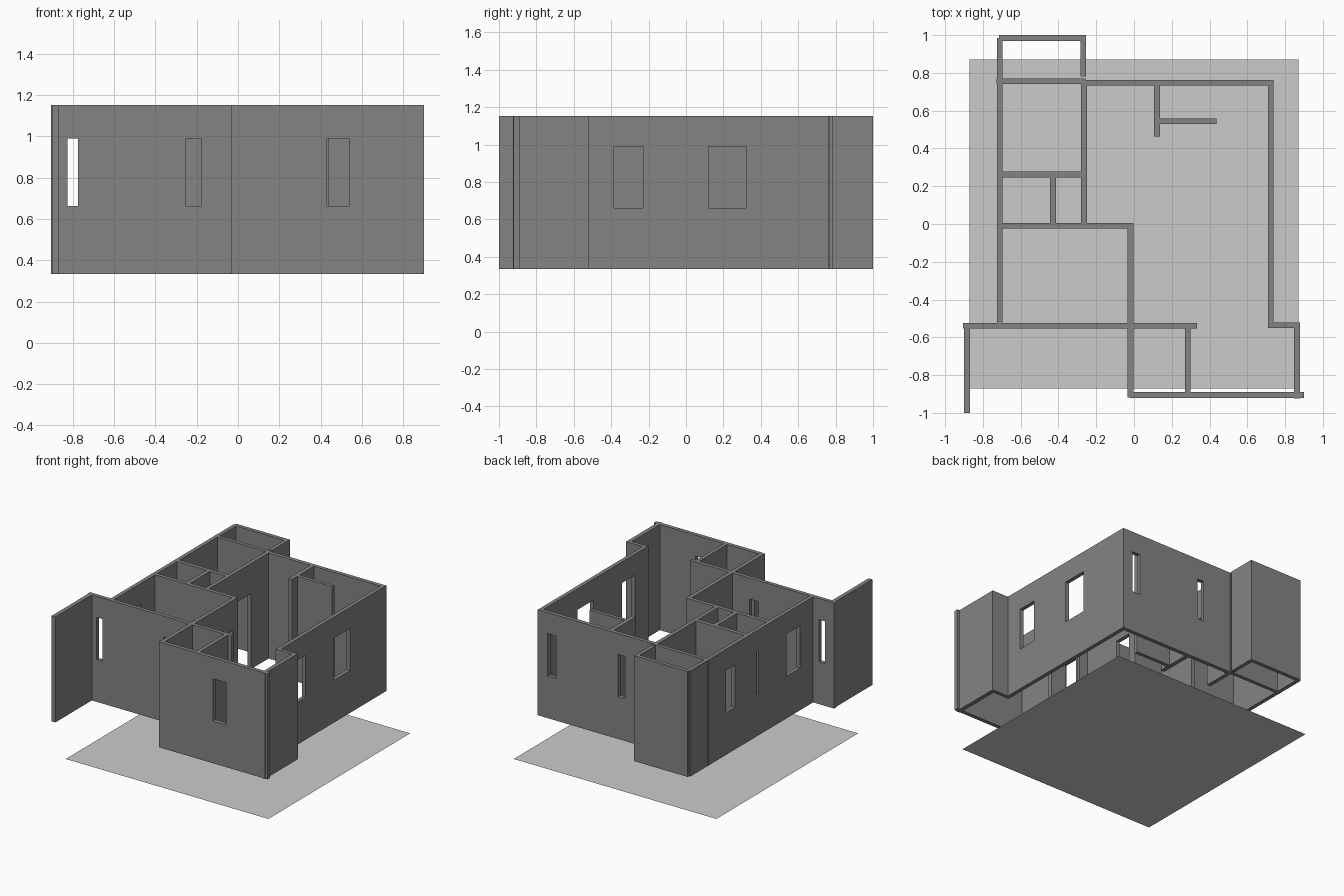
import bpy, bmesh, math
from mathutils import Vector

if "Cube" in bpy.data.objects:
    bpy.data.objects.remove(bpy.data.objects["Cube"])

Z0, Z1 = 0.334, 1.153        # wall bottom and top
W0, W1 = 0.662, 0.99         # window sill and head
DOOR = 0.92                  # interior door head

wall_mat = bpy.data.materials.new("dark_grey")
wall_mat.diffuse_color = (0.23, 0.23, 0.23, 1)
wall_mat.use_nodes = True
wall_mat.node_tree.nodes["Principled BSDF"].inputs["Base Color"].default_value = wall_mat.diffuse_color


def window(a, b):
    return (a, b, W0, W1)


def door(a, b, head=DOOR):
    return (a, b, Z0, head)


def wall(name, x0, x1, y0, y1, openings=()):
    """Straight wall: a sheet with openings left out, extruded to thickness."""
    along_x = (x1 - x0) > (y1 - y0)
    a0, a1, t0, t1 = (x0, x1, y0, y1) if along_x else (y0, y1, x0, x1)

    us = sorted({a0, a1, *[v for o in openings for v in o[:2]]})
    zs = sorted({Z0, Z1, *[v for o in openings for v in o[2:]]})

    def point(u, z):
        return (u, t0, z) if along_x else (t0, u, z)

    bm = bmesh.new()
    for ua, ub in zip(us, us[1:]):
        for za, zb in zip(zs, zs[1:]):
            mu, mz = (ua + ub) / 2, (za + zb) / 2
            if any(o[0] < mu < o[1] and o[2] < mz < o[3] for o in openings):
                continue
            bm.faces.new([bm.verts.new(point(u, z)) for u, z in
                          ((ua, za), (ub, za), (ub, zb), (ua, zb))])
    bmesh.ops.remove_doubles(bm, verts=bm.verts[:], dist=1e-5)
    ext = bmesh.ops.extrude_face_region(bm, geom=bm.faces[:], use_keep_orig=True)
    moved = [g for g in ext["geom"] if isinstance(g, bmesh.types.BMVert)]
    offset = Vector((0, t1 - t0, 0)) if along_x else Vector((t1 - t0, 0, 0))
    bmesh.ops.translate(bm, verts=moved, vec=offset)
    bmesh.ops.recalc_face_normals(bm, faces=bm.faces[:])
    me = bpy.data.meshes.new(name)
    bm.to_mesh(me)
    bm.free()
    me.materials.append(wall_mat)
    bpy.context.collection.objects.link(bpy.data.objects.new(name, me))


# Ground sheet below the walls
bpy.ops.mesh.primitive_plane_add(size=1.74, location=(0, 0, 0))
bpy.context.object.name = "ground_sheet"

# Outer walls
wall("left_wall", -0.725, -0.695, -0.54, 0.985,
     [window(-0.36, -0.20), window(0.145, 0.17), window(0.435, 0.545)])
wall("back_wall", -0.265, 0.739, 0.732, 0.763,
     [window(-0.01, 0.05), window(0.584, 0.653)])
wall("right_wall", 0.709, 0.739, -0.55, 0.763,
     [window(-0.385, -0.23), window(0.12, 0.32)])
wall("front_wall", -0.905, 0.333, -0.553, -0.523,
     [window(-0.826, -0.775), window(-0.252, -0.18), door(0.07, 0.20)])
wall("front_left_fin", -0.90, -0.868, -1.0, -0.53)

# Rear annex
wall("annex_back_wall", -0.715, -0.255, 0.97, 1.0)
wall("annex_right_wall", -0.284, -0.255, 0.78, 0.995)
wall("annex_front_wall", -0.727, -0.257, 0.742, 0.77)

# Front bay and entry
wall("bay_front_wall", -0.02, 0.90, -0.921, -0.89, [window(0.43, 0.54)])
wall("bay_right_wall", 0.848, 0.88, -0.925, -0.525)
wall("bay_return_wall", 0.709, 0.88, -0.55, -0.522)
wall("entry_partition", 0.27, 0.30, -0.895, -0.54)
wall("entry_bedroom_wall", -0.034, -0.003, -0.918, 0.006,
     [door(-0.79, -0.65, W1), door(-0.20, -0.06)])

# Interior partitions
wall("hall_wall", -0.28, -0.25, 0.0, 0.76, [door(0.34, 0.515)])
wall("bedroom_back_wall", -0.72, -0.006, -0.024, 0.006)
wall("closet_back_wall", -0.70, -0.27, 0.246, 0.277)
wall("closet_divider", -0.444, -0.412, -0.01, 0.255)
wall("kitchen_stub_wall", 0.105, 0.138, 0.463, 0.74)
wall("kitchen_screen_wall", 0.13, 0.438, 0.53, 0.558)
